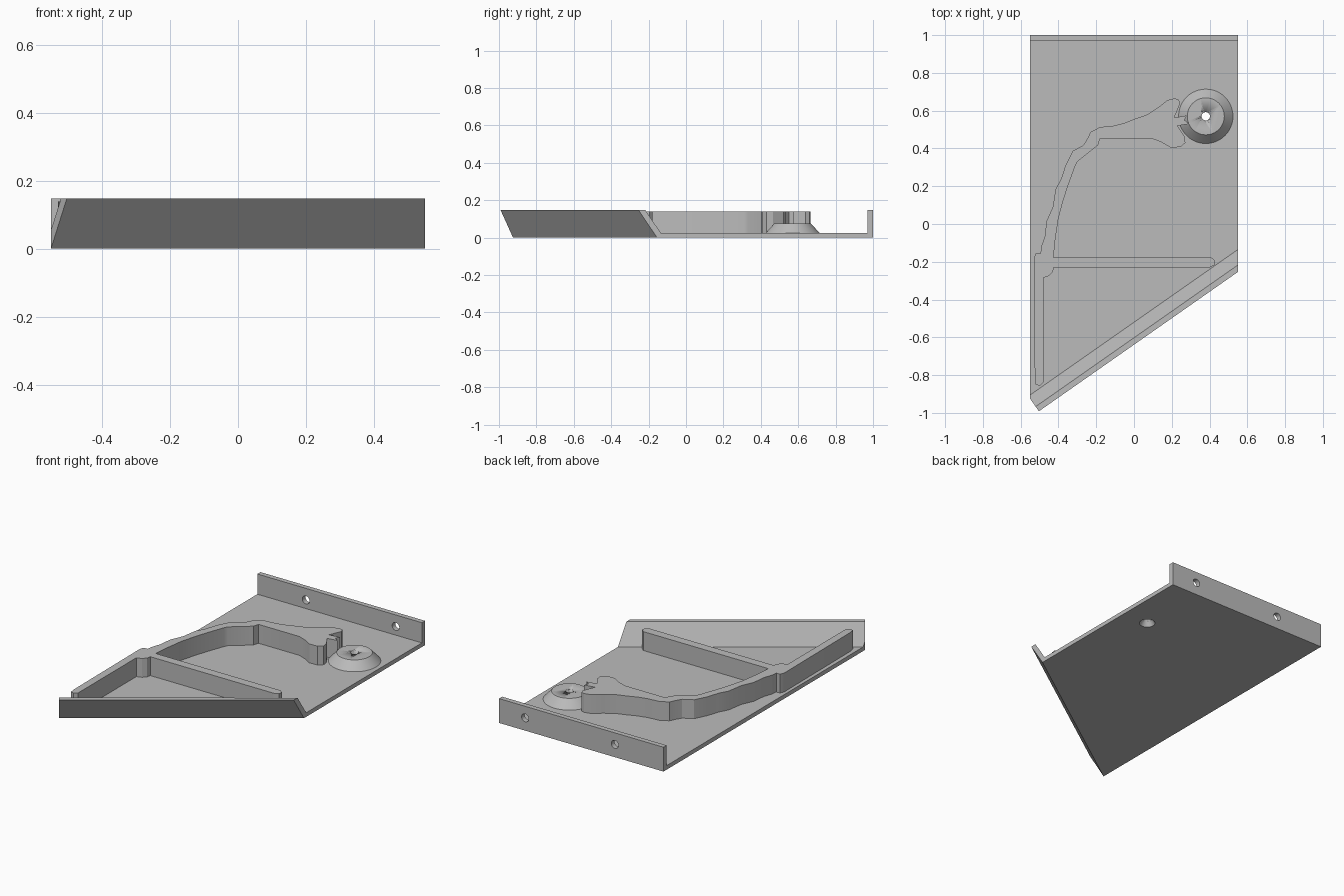
import bpy
import bmesh
from math import radians
from mathutils import Vector, Matrix

cube = bpy.data.objects.get("Cube")
if cube:
    bpy.data.objects.remove(cube, do_unlink=True)

grey = bpy.data.materials.new("plain grey")
grey.use_nodes = True
colour = (0.5, 0.5, 0.5, 1)
grey.diffuse_color = colour
grey.node_tree.nodes["Principled BSDF"].inputs["Base Color"].default_value = colour

HALF = 0.55      # half width of the tray
FLOOR = 0.025    # floor thickness
TOP = 0.147      # height of the walls
WALL = 0.03      # wall thickness


def finish(name, bm, smooth_angle=None):
    bmesh.ops.recalc_face_normals(bm, faces=bm.faces)
    mesh = bpy.data.meshes.new(name)
    bm.to_mesh(mesh)
    bm.free()
    mesh.materials.append(grey)
    obj = bpy.data.objects.new(name, mesh)
    bpy.context.collection.objects.link(obj)
    if smooth_angle:
        bpy.ops.object.select_all(action="DESELECT")
        obj.select_set(True)
        bpy.context.view_layer.objects.active = obj
        bpy.ops.object.shade_smooth_by_angle(angle=radians(smooth_angle))
    return obj


def prism(name, points, offset, smooth_angle=None, clip=None):
    """Sweep a closed outline along an offset, then trim to the tray width."""
    bm = bmesh.new()
    face = bm.faces.new([bm.verts.new(p) for p in points])
    swept = bmesh.ops.extrude_face_region(bm, geom=[face], use_keep_orig=True)
    moved = [v for v in swept["geom"] if isinstance(v, bmesh.types.BMVert)]
    bmesh.ops.translate(bm, verts=moved, vec=offset)
    for side in (clip or []):
        cut = bmesh.ops.bisect_plane(
            bm, geom=bm.verts[:] + bm.edges[:] + bm.faces[:],
            plane_co=(side * HALF, 0, 0), plane_no=(side, 0, 0), clear_outer=True)
        edges = [e for e in cut["geom_cut"] if isinstance(e, bmesh.types.BMEdge)]
        bmesh.ops.contextual_create(bm, geom=edges)
    return finish(name, bm, smooth_angle)


def cone(name, centre, low, high, height, axis="Z"):
    bm = bmesh.new()
    turn = Matrix.Rotation(radians(90), 4, "X") if axis == "Y" else Matrix()
    bmesh.ops.create_cone(bm, cap_ends=True, segments=48, radius1=low, radius2=high,
                          depth=height, matrix=Matrix.Translation(centre) @ turn)
    return finish(name, bm, 30)


def drill(targets, cutter):
    """Cut a hole in each target, then discard the cutter."""
    cutter.hide_render = True
    for obj in targets:
        mod = obj.modifiers.new("hole", "BOOLEAN")
        mod.operation = "DIFFERENCE"
        mod.solver = "EXACT"
        mod.object = cutter
        bpy.context.view_layer.objects.active = obj
        # keep the hole modifier ahead of the shading modifier
        bpy.ops.object.modifier_move_to_index(modifier=mod.name, index=0)
        bpy.ops.object.modifier_apply(modifier=mod.name)
    bpy.data.objects.remove(cutter, do_unlink=True)


# Floor with its slanted front edge
floor = prism("floor", [(-HALF, -0.925, 0), (HALF, -0.155, 0), (HALF, 1, 0), (-HALF, 1, 0)],
              (0, 0, FLOOR))

# Upright rear wall with two mounting holes
rear_wall = prism("rear_wall", [(-HALF, 1 - WALL, 0), (HALF, 1 - WALL, 0),
                                (HALF, 1, 0), (-HALF, 1, 0)], (0, 0, TOP))
for x in (-0.225, 0.375):
    drill([rear_wall], cone("rear_hole", (x, 1, 0.077), 0.024, 0.024, 0.2, "Y"))

# Front wall: leaning section swept along the slanted edge
along = Vector((1.1, 0.77, 0)).normalized()
outward = Vector((along.y, -along.x, 0))
corner = Vector((-HALF, -0.925, 0))
section = [(0, 0), (0.081, TOP), (0.081 - WALL, TOP), (-WALL, 0)]
prism("front_wall", [corner + outward * d + Vector((0, 0, z)) for d, z in section],
      along * 1.6, clip=(-1, 1))

# Raised rib: curved arm with a hooked head, a long leg and a cross brace
outer_arm = [(.245, .64), (.235, .66), (.215, .665), (.177, .656), (.125, .615), (.065, .577),
             (0, .555), (-.05, .535), (-.11, .52), (-.18, .513), (-.23, .487), (-.245, .455),
             (-.267, .418), (-.325, .386), (-.363, .31), (-.385, .24), (-.415, .185),
             (-.43, .09), (-.463, .015), (-.473, -.07), (-.49, -.115), (-.495, -.155)]
leg = [(-.52, -.155), (-.53, -.18), (-.525, -.82), (-.52, -.85), (-.5, -.857), (-.48, -.84),
       (-.48, -.285), (-.45, -.275), (-.43, -.255)]
brace = [(-.425, -.23), (.4, -.23), (.427, -.217), (.43, -.195), (.41, -.178), (-.425, -.178)]
inner_arm = [(-.42, -.105), (-.4, .03), (-.373, .13), (-.35, .2), (-.31, .31), (-.3, .33),
             (-.19, .418), (-.18, .453), (.093, .453), (.145, .433), (.193, .405),
             (.245, .407), (.272, .43), (.267, .465), (.23, .52)]
hook = [(.293, .53), (.267, .55), (.28, .575), (.213, .563)]
outline = outer_arm + leg + brace + inner_arm + hook
prism("raised_rib", [(x, y, FLOOR - 0.005) for x, y in outline], (0, 0, 0.119), 25)

# Tapered boss with a through hole, countersunk underneath
hub = Vector((0.38, 0.57, 0))
boss = cone("boss", hub + Vector((0, 0, 0.05)), 0.144, 0.098, 0.05)
drill([floor, boss], cone("boss_hole", hub, 0.022, 0.022, 0.4))
drill([floor, boss], cone("countersink", hub + Vector((0, 0, 0.015)), 0.05, 0.022, 0.05))
